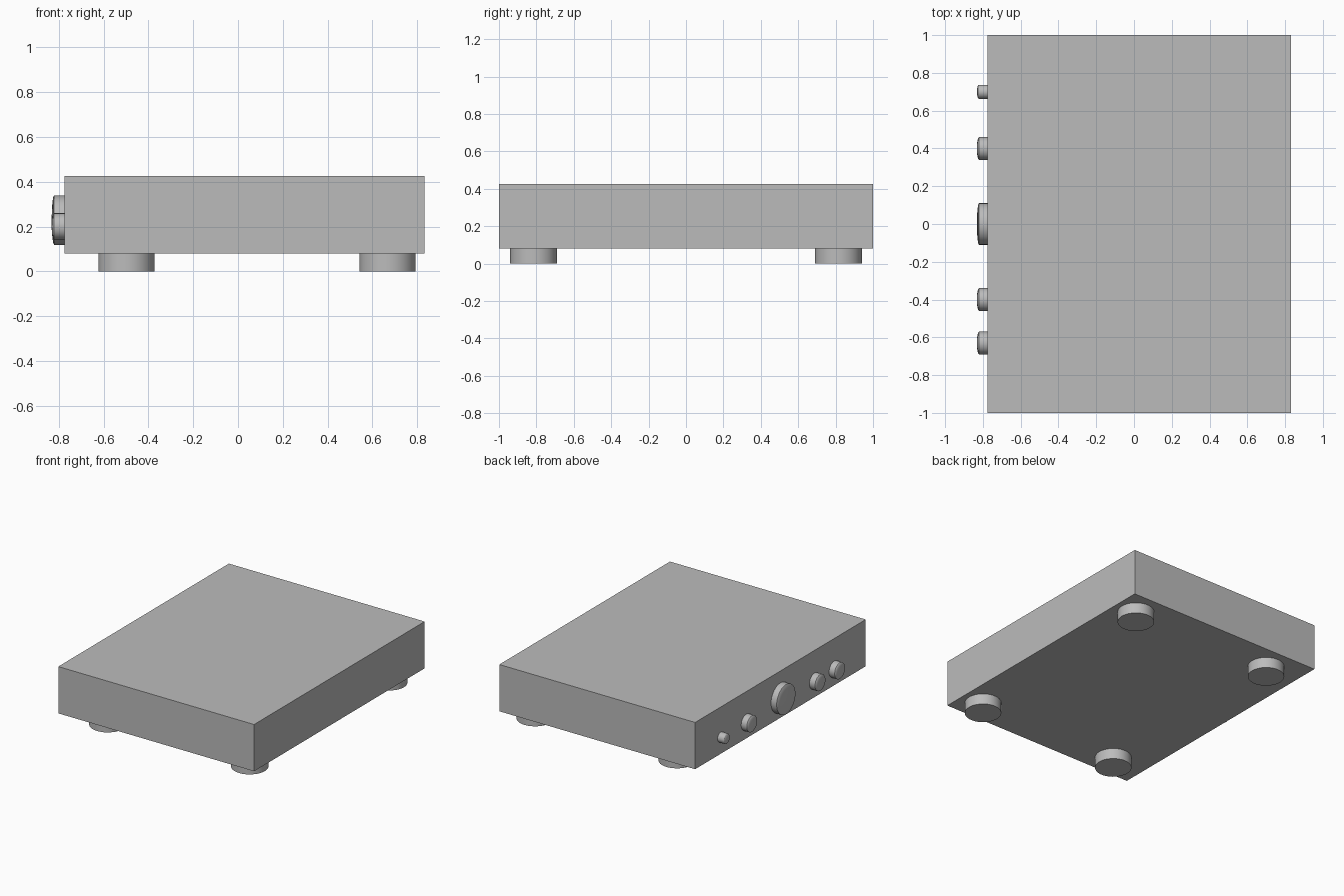
import bpy, bmesh, math
from mathutils import Matrix, Vector

if "Cube" in bpy.data.objects:
    bpy.data.objects.remove(bpy.data.objects["Cube"])

grey = bpy.data.materials.new("plain_grey")
grey.use_nodes = True
COLOUR = (0.5, 0.5, 0.5, 1)
grey.diffuse_color = COLOUR
grey.node_tree.nodes["Principled BSDF"].inputs["Base Color"].default_value = COLOUR


def add_object(name, bm, smooth=False):
    bmesh.ops.recalc_face_normals(bm, faces=bm.faces)
    mesh = bpy.data.meshes.new(name)
    bm.to_mesh(mesh)
    bm.free()
    mesh.materials.append(grey)
    obj = bpy.data.objects.new(name, mesh)
    bpy.context.collection.objects.link(obj)
    if smooth:
        bpy.ops.object.select_all(action='DESELECT')
        obj.select_set(True)
        bpy.context.view_layer.objects.active = obj
        bpy.ops.object.shade_smooth_by_angle(angle=math.radians(30))
    return obj


def box(name, low, high):
    low, high = Vector(low), Vector(high)
    bm = bmesh.new()
    bmesh.ops.create_cube(bm, size=1, matrix=Matrix.Translation((low + high) / 2)
                          @ Matrix.Diagonal((*(high - low), 1)))
    add_object(name, bm)


def lathe(name, profile, matrix, sides=48):
    """Spin (radius, height) points around z, then place the result."""
    bm = bmesh.new()
    verts = [bm.verts.new((r, 0, h)) for r, h in profile]
    edges = [bm.edges.new(pair) for pair in zip(verts, verts[1:])]
    bmesh.ops.spin(bm, geom=verts + edges, cent=(0, 0, 0), axis=(0, 0, 1),
                   angle=math.tau, steps=sides, use_duplicate=False)
    bmesh.ops.remove_doubles(bm, verts=bm.verts, dist=1e-5)
    bmesh.ops.transform(bm, matrix=matrix, verts=bm.verts)
    add_object(name, bm, smooth=True)


# Case
PANEL_X, BOTTOM = -0.775, 0.08
box("case", (PANEL_X, -1, BOTTOM), (0.832, 1, 0.427))

# Round feet
for end, x in (("panel", -0.498), ("rear", 0.667)):
    for side, y in (("front", -0.815), ("back", 0.815)):
        lathe(f"foot_{end}_{side}", [(0, 0), (0.125, 0), (0.125, BOTTOM), (0, BOTTOM)],
              Matrix.Translation((x, y, 0)))

# Control knobs with gently domed caps, pointing along -x
TURN = Matrix.Rotation(-math.pi / 2, 4, 'Y')
for name, y, z, r in (("power_button", 0.7, 0.204, 0.037),
                      ("small_knob_a", 0.4, 0.2, 0.06),
                      ("main_knob", 0, 0.229, 0.11),
                      ("small_knob_b", -0.4, 0.2, 0.06),
                      ("small_knob_c", -0.63, 0.2, 0.06)):
    rim, dome = 0.046, 0.011
    cap = [(r * math.cos(a), rim + dome * math.sin(a))
           for a in (math.pi / 2 * i / 4 for i in range(1, 4))]
    lathe(name, [(0, 0), (r, 0), (r, rim)] + cap + [(0, rim + dome)],
          Matrix.Translation((PANEL_X, y, z)) @ TURN)
